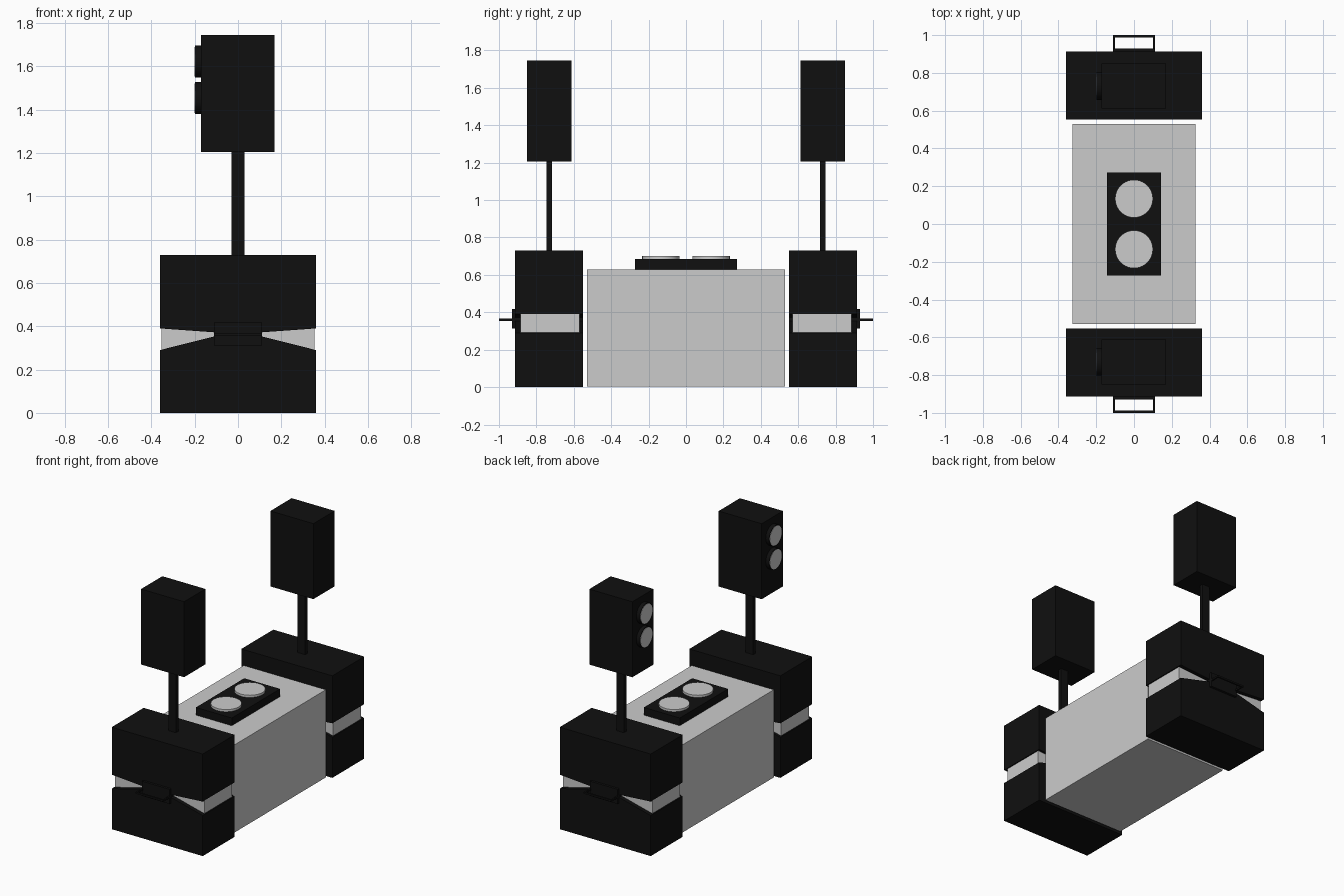
import bpy, bmesh
from mathutils import Matrix, Vector

if "Cube" in bpy.data.objects:
    bpy.data.objects.remove(bpy.data.objects["Cube"])


def material(name, v):
    m = bpy.data.materials.new(name)
    m.diffuse_color = (v, v, v, 1)
    m.use_nodes = True
    m.node_tree.nodes["Principled BSDF"].inputs["Base Color"].default_value = m.diffuse_color
    return m


BLACK = material("black", 0.005)


def finish(name, bm, black, mirror):
    bmesh.ops.recalc_face_normals(bm, faces=bm.faces[:])
    me = bpy.data.meshes.new(name)
    bm.to_mesh(me)
    bm.free()
    ob = bpy.data.objects.new(name, me)
    bpy.context.collection.objects.link(ob)
    if black:
        me.materials.append(BLACK)
    if mirror:
        mod = ob.modifiers.new("mirror", 'MIRROR')
        mod.use_axis = (False, True, False)
        mod.use_mirror_merge = False
    return ob


def box(name, lo, hi, black=False, mirror=False):
    bm = bmesh.new()
    lo, hi = Vector(lo), Vector(hi)
    bmesh.ops.create_cube(bm, size=1, matrix=Matrix.Translation((lo + hi) / 2)
                          @ Matrix.Diagonal((*(hi - lo), 1)))
    return finish(name, bm, black, mirror)


def disc(name, centre, radius, depth, axis='Z', black=False, mirror=False):
    bm = bmesh.new()
    rot = Matrix.Rotation(1.5707963, 4, 'Y') if axis == 'X' else Matrix()
    bmesh.ops.create_cone(bm, cap_ends=True, segments=40, radius1=radius, radius2=radius,
                          depth=depth, matrix=Matrix.Translation(centre) @ rot)
    ob = finish(name, bm, black, mirror)
    bpy.context.view_layer.objects.active = ob
    ob.select_set(True)
    bpy.ops.object.shade_smooth_by_angle()
    ob.select_set(False)
    return ob


# Central body with burner plate
box("body", (-.325, -.53, .003), (.325, .53, .63))
box("burner_plate", (-.142, -.273, .625), (.142, .273, .685), True)
disc("burner", (0, -.134, .69), .1, .022, mirror=True)

# End blocks: bow-tie notched front profile, extruded through the depth
half = [(.36, 0), (.36, .29), (.11, .353), (.11, .372), (.36, .39), (.36, .73)]
profile = half + [(-x, z) for x, z in reversed(half)]
bm = bmesh.new()
face = bm.faces.new([bm.verts.new((x, -.913, z)) for x, z in profile])
ext = bmesh.ops.extrude_face_region(bm, geom=[face])
bmesh.ops.translate(bm, vec=(0, .361, 0),
                    verts=[v for v in ext["geom"] if isinstance(v, bmesh.types.BMVert)])
finish("end_block", bm, True, True)
box("notch_core", (-.353, -.885, .27), (.353, -.57, .40), mirror=True)

# Latch and loop handle on the outer faces
box("latch", (-.11, -.93, .312), (.11, -.90, .417), True, True)
box("handle_bar", (-.11, -1, .354), (.11, -.988, .366), True, True)
for side, x in (("left", -.105), ("right", .105)):
    box("handle_arm_" + side, (x - .005, -.99, .354), (x + .005, -.925, .366), True, True)

# Posts and upper boxes with round drivers on the left face
box("post", (-.03, -.745, .70), (.03, -.717, 1.23), True, True)
box("upper_box", (-.171, -.851, 1.205), (.169, -.611, 1.745), True, True)
for level, z in (("low", 1.453), ("high", 1.622)):
    disc("driver_rim_" + level, (-.182, -.731, z), .074, .032, 'X', True, True)
    disc("driver_face_" + level, (-.197, -.731, z), .068, .006, 'X', False, True)
